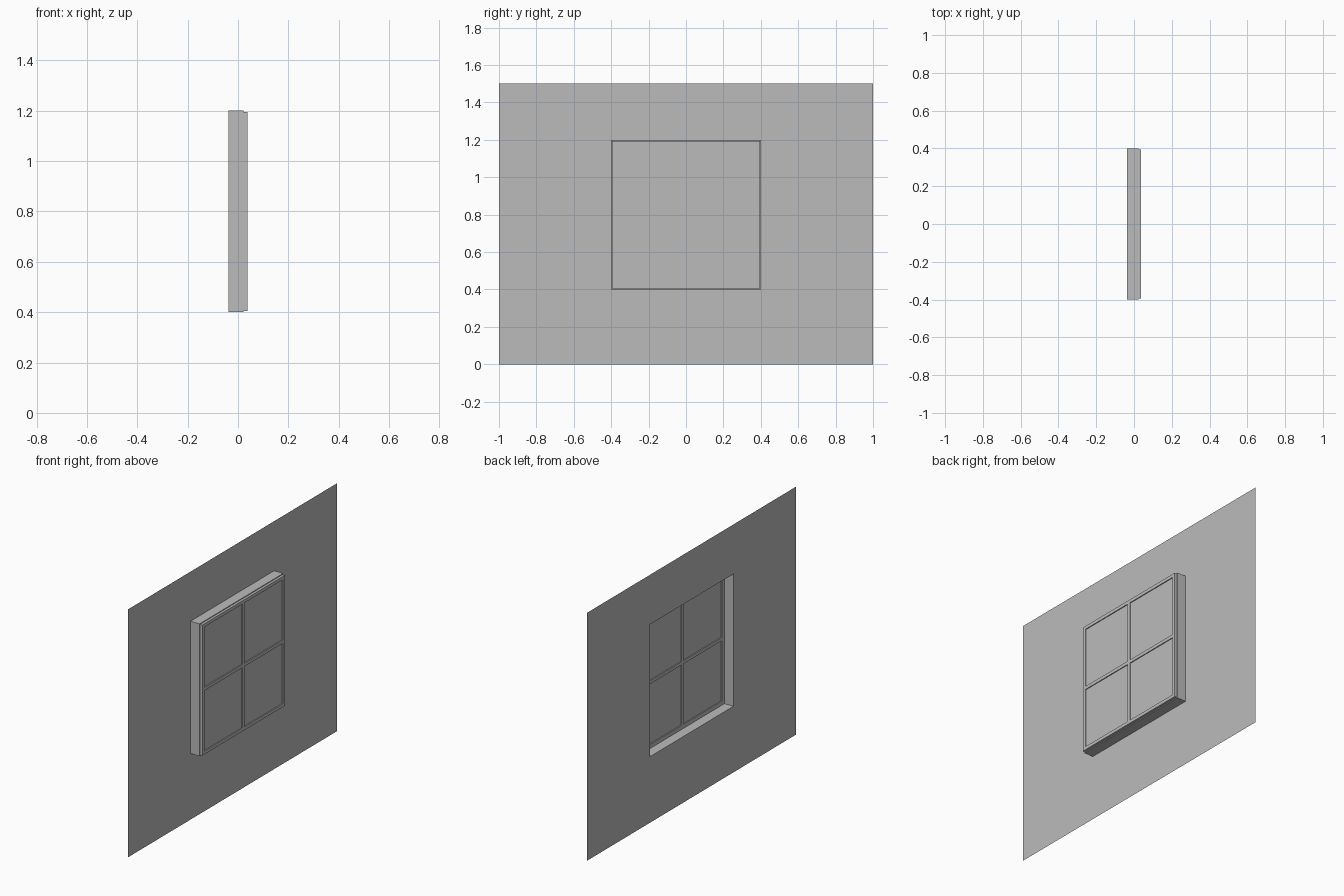
import bpy, bmesh

old = bpy.data.objects.get("Cube")
if old:
    bpy.data.objects.remove(old, do_unlink=True)

grey = bpy.data.materials.new("plain_grey")
grey.use_nodes = True
grey.diffuse_color = (0.5, 0.5, 0.5, 1)
grey.node_tree.nodes["Principled BSDF"].inputs["Base Color"].default_value = (0.5, 0.5, 0.5, 1)

BACK, LEDGE, FACE = -0.0375, 0.0225, 0.0375   # wall plane, end of reveal, window face
MID_Z = 0.8                                    # window centre height
OPENING, FRAME, RAIL = 0.4, 0.395, 0.02        # half sizes and rail width


def add_object(name, bm):
    bmesh.ops.recalc_face_normals(bm, faces=bm.faces)
    mesh = bpy.data.meshes.new(name)
    bm.to_mesh(mesh)
    bm.free()
    mesh.materials.append(grey)
    obj = bpy.data.objects.new(name, mesh)
    bpy.context.collection.objects.link(obj)
    return obj


def box(name, x, y, z):
    """Box between the given (low, high) limits on each axis."""
    bm = bmesh.new()
    bmesh.ops.create_cube(bm, size=1)
    for v in bm.verts:
        v.co = [lim[0] if c < 0 else lim[1] for c, lim in zip(v.co, (x, y, z))]
    return add_object(name, bm)


def rings(name, loops, closed=False):
    """Join rectangular loops (x, half width, low z, high z) in order."""
    bm = bmesh.new()
    rows = [[bm.verts.new((x, y, z)) for y, z in ((-w, lo), (w, lo), (w, hi), (-w, hi))]
            for x, w, lo, hi in loops]
    pairs = list(zip(rows, rows[1:]))
    if closed:
        pairs.append((rows[-1], rows[0]))
    for a, b in pairs:
        for i in range(4):
            j = (i + 1) % 4
            bm.faces.new((a[i], a[j], b[j], b[i]))
    return add_object(name, bm)


def square(x, half):
    return (x, half, MID_Z - half, MID_Z + half)


# Thin wall sheet with a square opening and a projecting reveal
rings("wall_and_reveal", [
    (BACK, 1, 0, 1.5),
    square(BACK, OPENING),
    square(LEDGE, OPENING),
    square(LEDGE, FRAME),
])

# Outer window frame
inner = FRAME - RAIL
rings("window_frame", [
    square(LEDGE, FRAME), square(FACE, FRAME),
    square(FACE, inner), square(LEDGE, inner),
], closed=True)

# Crossed glazing bars
half = RAIL / 2
depth = (LEDGE, FACE)
box("vertical_bar", depth, (-half, half), (MID_Z - inner, MID_Z + inner))
for side, name in ((-1, "right"), (1, "left")):
    ends = sorted((side * half, side * inner))
    box("horizontal_bar_" + name, depth, ends, (MID_Z - half, MID_Z + half))

# Four panes set between the bars
for side in (-1, 1):
    for level in (-1, 1):
        ys = sorted((side * half, side * inner))
        zs = sorted((MID_Z + level * half, MID_Z + level * inner))
        box("pane", (0.028, 0.032), ys, zs)
